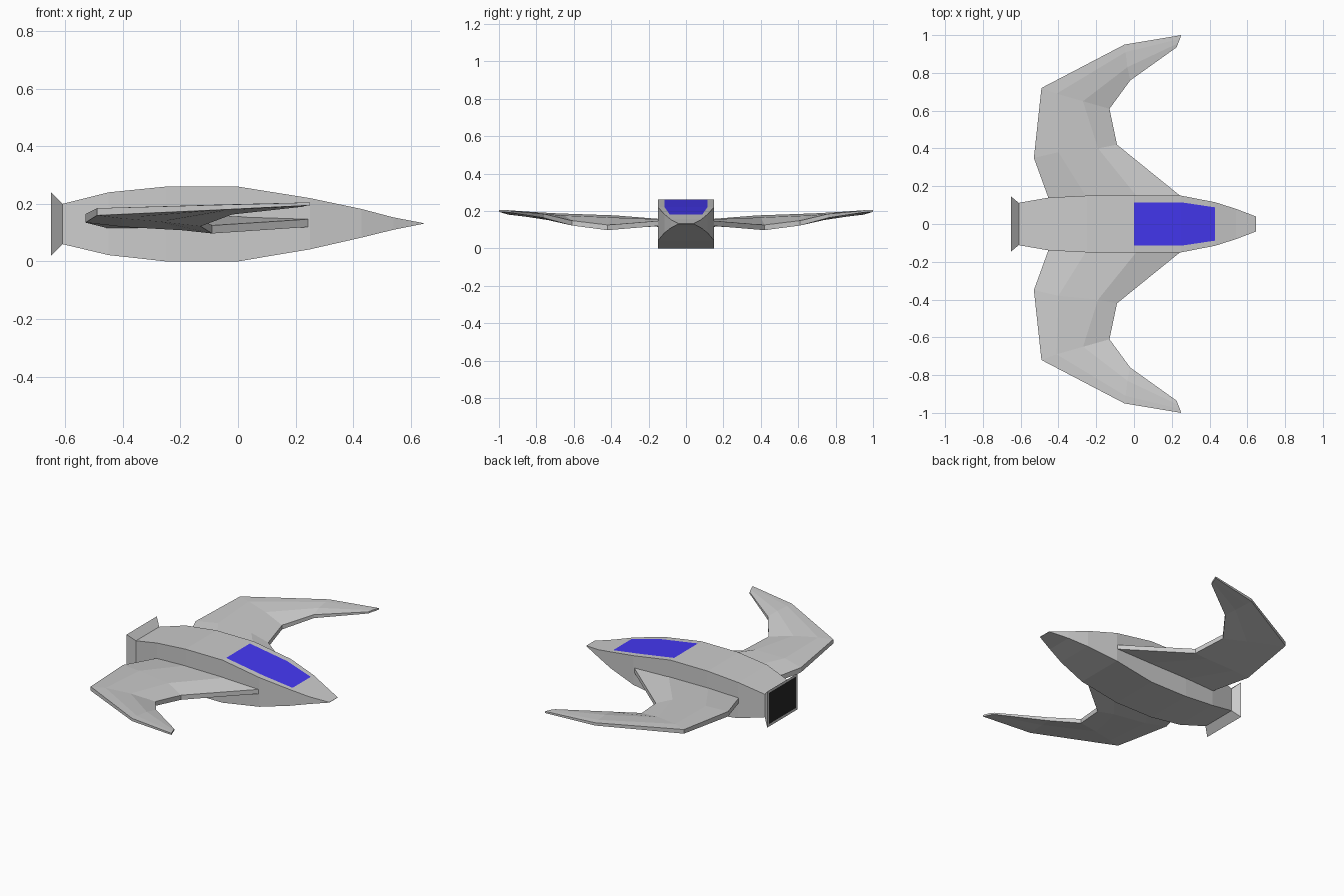
import bpy, bmesh

if "Cube" in bpy.data.objects:
    bpy.data.objects.remove(bpy.data.objects["Cube"])


def material(name, rgb):
    mat = bpy.data.materials.new(name)
    mat.diffuse_color = (*rgb, 1)
    mat.use_nodes = True
    mat.node_tree.nodes["Principled BSDF"].inputs["Base Color"].default_value = mat.diffuse_color
    return mat


def loft(name, rings, mats=(), paint=None):
    """Skin a list of equal-length rings and cap both ends; paint(segment, side) picks a material slot."""
    bm = bmesh.new()
    loops = [[bm.verts.new(p) for p in ring] for ring in rings]
    n = len(rings[0])
    for s, (a, b) in enumerate(zip(loops, loops[1:])):
        for i in range(n):
            j = (i + 1) % n
            face = bm.faces.new((a[i], a[j], b[j], b[i]))
            if paint:
                face.material_index = paint(s, i)
    bm.faces.new(loops[0])
    end_cap = bm.faces.new(loops[-1])
    if paint:
        end_cap.material_index = paint(len(rings) - 1, 0)
    bmesh.ops.recalc_face_normals(bm, faces=bm.faces)
    mesh = bpy.data.meshes.new(name)
    bm.to_mesh(mesh)
    bm.free()
    for m in mats:
        mesh.materials.append(m)
    obj = bpy.data.objects.new(name, mesh)
    bpy.context.collection.objects.link(obj)
    return obj


grey = material("hull_grey", (0.8, 0.8, 0.8))
blue = material("canopy_blue", (0.06, 0.04, 0.9))
black = material("engine_black", (0.02, 0.02, 0.02))

# Fuselage: box sections (x, half width, bottom, top); the middle top strip carries the canopy
stations = [(-0.61, 0.112, 0.06, 0.20), (-0.45, 0.14, 0.022, 0.24), (-0.25, 0.15, 0, 0.26),
            (0, 0.15, 0, 0.26), (0.25, 0.15, 0.042, 0.22), (0.43, 0.115, 0.083, 0.182),
            (0.54, 0.08, 0.11, 0.153), (0.645, 0.04, 0.131, 0.133)]
body = []
for x, w, lo, hi in stations:
    c = w * 0.765
    body.append([(x, -w, lo), (x, w, lo), (x, w, hi), (x, c, hi), (x, -c, hi), (x, -w, hi)])
loft("fuselage", body, (grey, blue), lambda s, i: int(i == 3 and s in (3, 4)))

# Flared engine nozzle with a thin rim around the black exhaust
nozzle = []
for x, w, h in [(-0.61, 0.112, 0.07), (-0.65, 0.145, 0.11), (-0.65, 0.13, 0.095)]:
    nozzle.append([(x, -w, 0.13 - h), (x, w, 0.13 - h), (x, w, 0.13 + h), (x, -w, 0.13 + h)])
loft("engine_nozzle", nozzle, (grey, black), lambda s, i: int(s == 2))

# Wing: sections from root to tip, each trailing edge -> leading edge as (x, y, bottom, top)
sections = [
    [(-0.45, 0.13, 0.115, 0.145), (-0.25, 0.14, 0.115, 0.157), (0.02, 0.14, 0.117, 0.155), (0.25, 0.145, 0.12, 0.147)],
    [(-0.53, 0.35, 0.135, 0.165), (-0.40, 0.38, 0.12, 0.176), (-0.19, 0.40, 0.108, 0.165), (-0.09, 0.42, 0.097, 0.125)],
    [(-0.49, 0.72, 0.16, 0.185), (-0.41, 0.69, 0.15, 0.187), (-0.27, 0.65, 0.138, 0.175), (-0.13, 0.61, 0.122, 0.148)],
    [(-0.05, 0.95, 0.18, 0.197), (-0.045, 0.91, 0.177, 0.198), (-0.035, 0.83, 0.172, 0.195), (-0.02, 0.76, 0.163, 0.184)],
    [(0.25, 1.0, 0.195, 0.205), (0.243, 0.98, 0.194, 0.205), (0.234, 0.957, 0.193, 0.204), (0.225, 0.935, 0.19, 0.20)],
]
rings = [[(x, y, hi) for x, y, lo, hi in s] + [(x, y, lo) for x, y, lo, hi in reversed(s)]
         for s in sections]
wings = loft("wings", rings, (grey,))
mirror = wings.modifiers.new("mirror", 'MIRROR')
mirror.use_axis = (False, True, False)
mirror.use_mirror_merge = False
